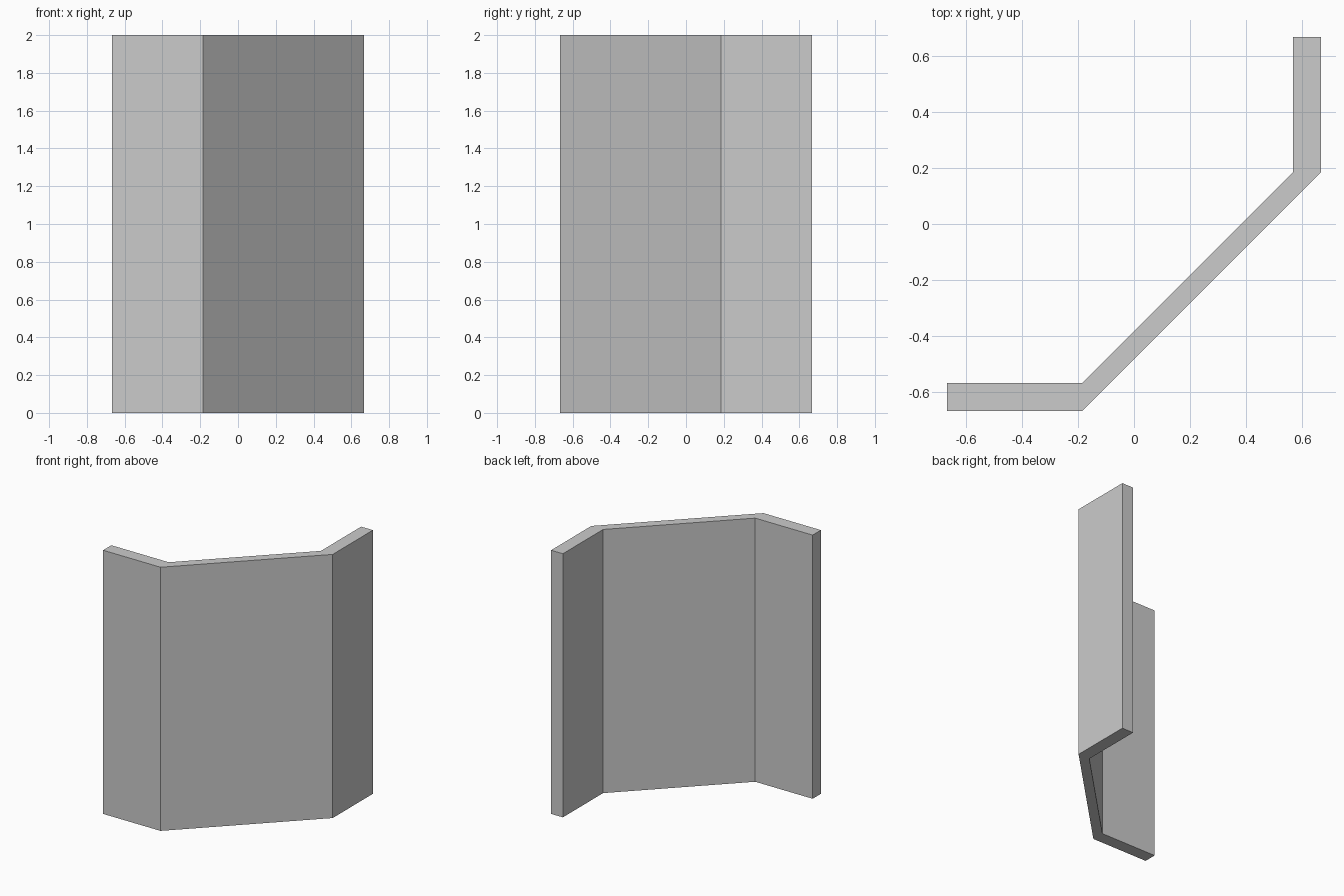
import bpy
import bmesh

if "Cube" in bpy.data.objects:
    bpy.data.objects.remove(bpy.data.objects["Cube"])

HEIGHT = 2.0
OUT, INN, BEND = 0.666, 0.567, 0.184   # outer face, inner face, bend position

# Angled wall: plan outline, symmetric about the diagonal
half_a = [(-OUT, -OUT), (-BEND, -OUT)]
half_b = [(-BEND, -INN), (-OUT, -INN)]
flip = lambda pts: [(-y, -x) for x, y in reversed(pts)]
outline = half_a + flip(half_a) + flip(half_b) + half_b

bm = bmesh.new()
base = bm.faces.new([bm.verts.new((x, y, 0)) for x, y in outline])

# Raise the outline to full height
raised = bmesh.ops.extrude_face_region(bm, geom=[base], use_keep_orig=True)
top = [v for v in raised["geom"] if isinstance(v, bmesh.types.BMVert)]
bmesh.ops.translate(bm, verts=top, vec=(0, 0, HEIGHT))
bmesh.ops.recalc_face_normals(bm, faces=bm.faces)

mesh = bpy.data.meshes.new("angled_wall")
bm.to_mesh(mesh)
bm.free()
wall = bpy.data.objects.new("angled_wall", mesh)
bpy.context.collection.objects.link(wall)
